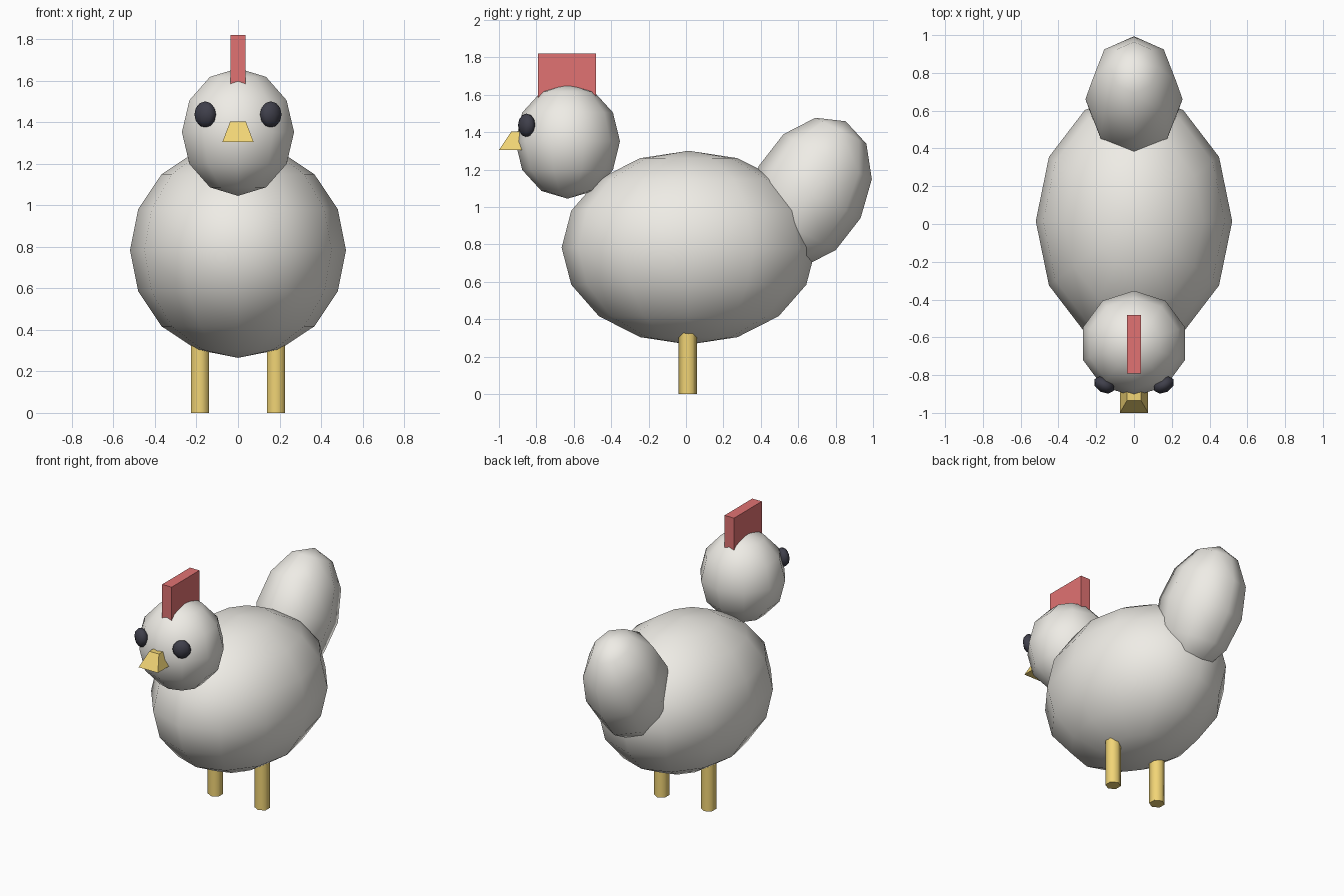
import bpy
import math

if "Cube" in bpy.data.objects:
    bpy.data.objects.remove(bpy.data.objects["Cube"])


def material(name, rgb):
    m = bpy.data.materials.new(name)
    m.diffuse_color = (*rgb, 1)
    m.use_nodes = True
    m.node_tree.nodes["Principled BSDF"].inputs["Base Color"].default_value = m.diffuse_color
    return m


WHITE = material("feather_white", (0.86, 0.84, 0.79))
YELLOW = material("yellow", (0.88, 0.66, 0.18))
RED = material("red", (0.75, 0.17, 0.17))
DARK = material("dark", (0.05, 0.05, 0.07))


def finish(name, mat, scale=(1, 1, 1), angle=None):
    ob = bpy.context.object
    ob.name = name
    ob.scale = scale
    bpy.ops.object.transform_apply(location=False, rotation=False, scale=True)
    ob.data.materials.append(mat)
    if angle:
        bpy.ops.object.shade_smooth_by_angle(angle=math.radians(angle))
    return ob


def ellipsoid(name, mat, loc, radii, segments, rings, rot=(0, 0, 0)):
    bpy.ops.mesh.primitive_uv_sphere_add(segments=segments, ring_count=rings, radius=1,
                                         location=loc, rotation=rot)
    ob = finish(name, mat, radii)
    bpy.ops.object.shade_smooth()
    return ob


# Body, head and raised tail
ellipsoid("body", WHITE, (0, 0.015, 0.783), (0.52, 0.68, 0.518), 12, 8)
ellipsoid("head", WHITE, (0, -0.633, 1.352), (0.284, 0.28, 0.307), 10, 6)
ellipsoid("tail", WHITE, (0, 0.661, 1.08), (0.257, 0.306, 0.425), 8, 6,
          (math.radians(-27), 0, 0))

# Comb
bpy.ops.mesh.primitive_cube_add(size=1, location=(0, -0.637, 1.70))
finish("comb", RED, (0.074, 0.31, 0.24))

# Beak: four-sided frustum, half buried in the head
bpy.ops.mesh.primitive_cone_add(vertices=4, radius1=math.sqrt(2), radius2=math.sqrt(2) / 2,
                                depth=1, location=(0, -0.87, 1.354),
                                rotation=(0, 0, math.radians(45)))
bpy.ops.object.transform_apply(location=False, rotation=True, scale=False)
finish("beak", YELLOW, (0.075, 0.13, 0.098))

# Paired eyes and legs
for side, s in (("left", -1), ("right", 1)):
    ellipsoid(side + "_eye", DARK, (s * 0.158, -0.852, 1.437), (0.06, 0.041, 0.063), 8, 6,
              (0, 0, s * math.radians(30)))
    bpy.ops.mesh.primitive_cylinder_add(vertices=6, radius=0.05, depth=0.4,
                                        location=(s * 0.183, 0.01, 0.2))
    finish(side + "_leg", YELLOW, angle=65)
